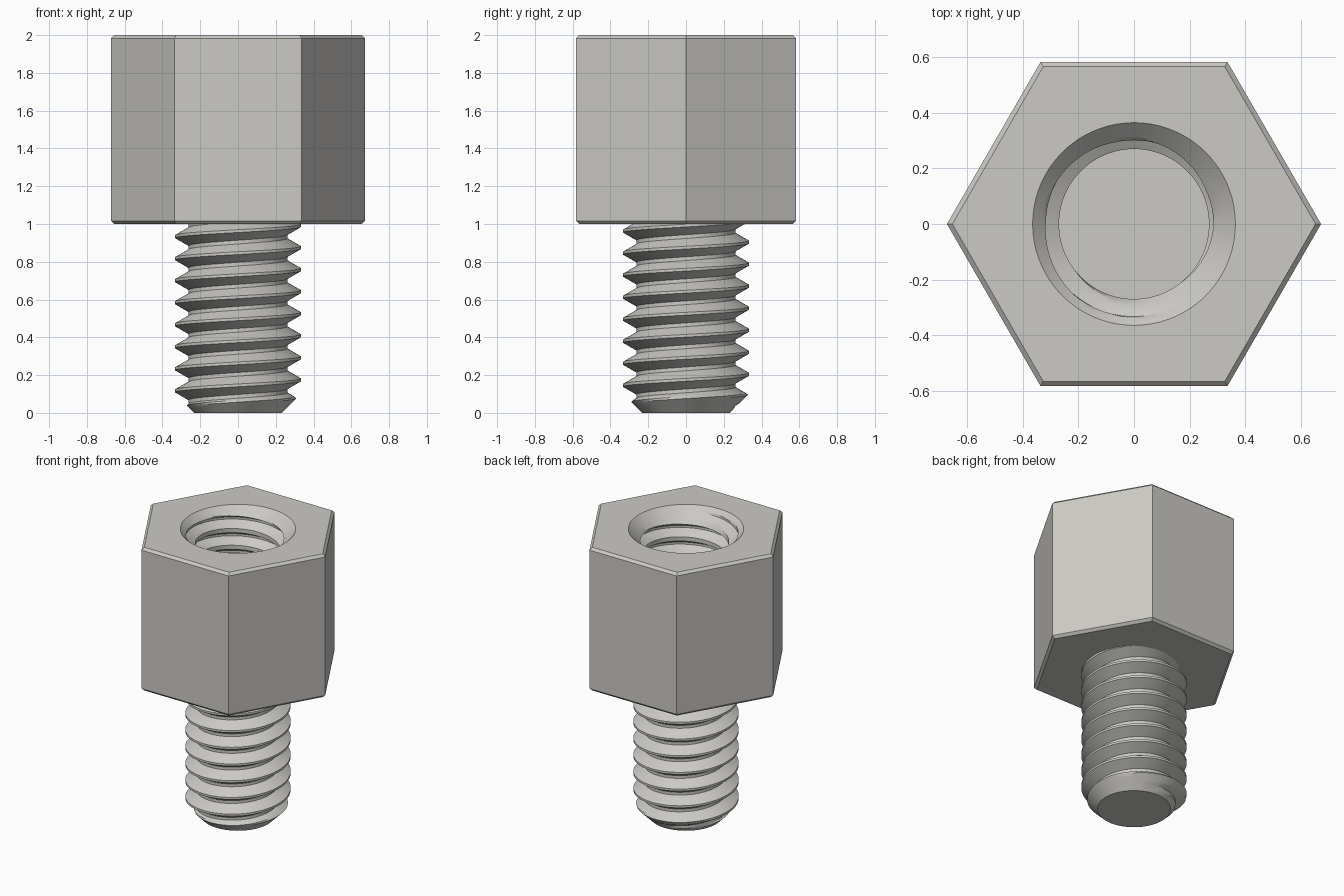
import bpy, bmesh, math

PITCH = 0.7 / 6
MAJOR = 1 / 3
SIDES = 96

if "Cube" in bpy.data.objects:
    bpy.data.objects.remove(bpy.data.objects["Cube"], do_unlink=True)

metal = bpy.data.materials.new("light grey metal")
metal.use_nodes = True
colour = (0.60, 0.59, 0.56, 1)
metal.diffuse_color = colour
metal.node_tree.nodes["Principled BSDF"].inputs["Base Color"].default_value = colour


def thread_surface(bm, z0, z1, start, root, limit):
    """Right-hand thread wall from z0 to z1, reshaped by limit(r, z)."""
    half_crest = PITCH / 16
    flank = (MAJOR - root) * math.tan(math.radians(30))

    def thread_radius(z, turn):
        u = z - start - PITCH * turn
        u = abs(u - PITCH * round(u / PITCH))
        r = MAJOR - max(0, u - half_crest) / math.tan(math.radians(30))
        return limit(max(root, r), z)

    # Profile breakpoints over one pitch, with the flanks subdivided
    a, b = half_crest, half_crest + flank
    offsets = [-b + flank * k / 4 for k in range(5)]
    offsets += [a + flank * k / 4 for k in range(5)]
    first = math.floor((z0 - start) / PITCH) - 2
    last = math.ceil((z1 - start) / PITCH) + 2
    levels = [start + PITCH * n + o for n in range(first, last) for o in offsets]

    columns = []
    for i in range(SIDES + 1):
        turn = i / SIDES
        ang = 2 * math.pi * turn
        column = []
        for level in levels:
            z = min(z1, max(z0, level + PITCH * turn))
            r = thread_radius(z, turn)
            column.append(bm.verts.new((r * math.cos(ang), r * math.sin(ang), z)))
        columns.append(column)
    for left, right in zip(columns, columns[1:]):
        for j in range(len(levels) - 1):
            bm.faces.new((left[j], right[j], right[j + 1], left[j + 1]))
    bmesh.ops.remove_doubles(bm, verts=bm.verts[:], dist=1e-5)


def rim(bm, z):
    return [e for e in bm.edges if e.is_boundary
            and all(abs(v.co.z - z) < 1e-5 for v in e.verts)]


def finish(bm, name):
    bmesh.ops.recalc_face_normals(bm, faces=bm.faces[:])
    mesh = bpy.data.meshes.new(name)
    bm.to_mesh(mesh)
    bm.free()
    mesh.materials.append(metal)
    obj = bpy.data.objects.new(name, mesh)
    bpy.context.collection.objects.link(obj)
    bpy.ops.object.select_all(action="DESELECT")
    obj.select_set(True)
    bpy.context.view_layer.objects.active = obj
    bpy.ops.object.shade_smooth_by_angle(angle=math.radians(25))
    return obj


# Threaded stud with a chamfered tip
bm = bmesh.new()
thread_surface(bm, 0, 1.005, PITCH / 2, 0.262, lambda r, z: min(r, 0.232 + z))
for z in (0, 1.005):
    bmesh.ops.edgeloop_fill(bm, edges=rim(bm, z))
finish(bm, "threaded_stud")

# Hexagonal body: countersunk, threaded blind hole
bm = bmesh.new()
FLOOR = 1.15
thread_surface(bm, FLOOR, 2, 1.878, 0.27, lambda r, z: max(r, 0.365 - (2 - z)))
bmesh.ops.edgeloop_fill(bm, edges=rim(bm, FLOOR))

# Outer hexagon with small chamfers at both ends
CHAMFER = 0.017
FLAT = 7 / 12
rings = []
for z, flat in ((1, FLAT - CHAMFER), (1 + CHAMFER, FLAT),
                (2 - CHAMFER, FLAT), (2, FLAT - CHAMFER)):
    r = flat / math.cos(math.pi / 6)
    rings.append([bm.verts.new((r * math.cos(k * math.pi / 3),
                                r * math.sin(k * math.pi / 3), z)) for k in range(6)])
for low, high in zip(rings, rings[1:]):
    for k in range(6):
        n = (k + 1) % 6
        bm.faces.new((low[k], low[n], high[n], high[k]))
bm.faces.new(rings[0][::-1])

# Flat top face between the hexagon and the hole
bmesh.ops.triangle_fill(bm, edges=rim(bm, 2), use_beauty=True)
finish(bm, "hex_body")
